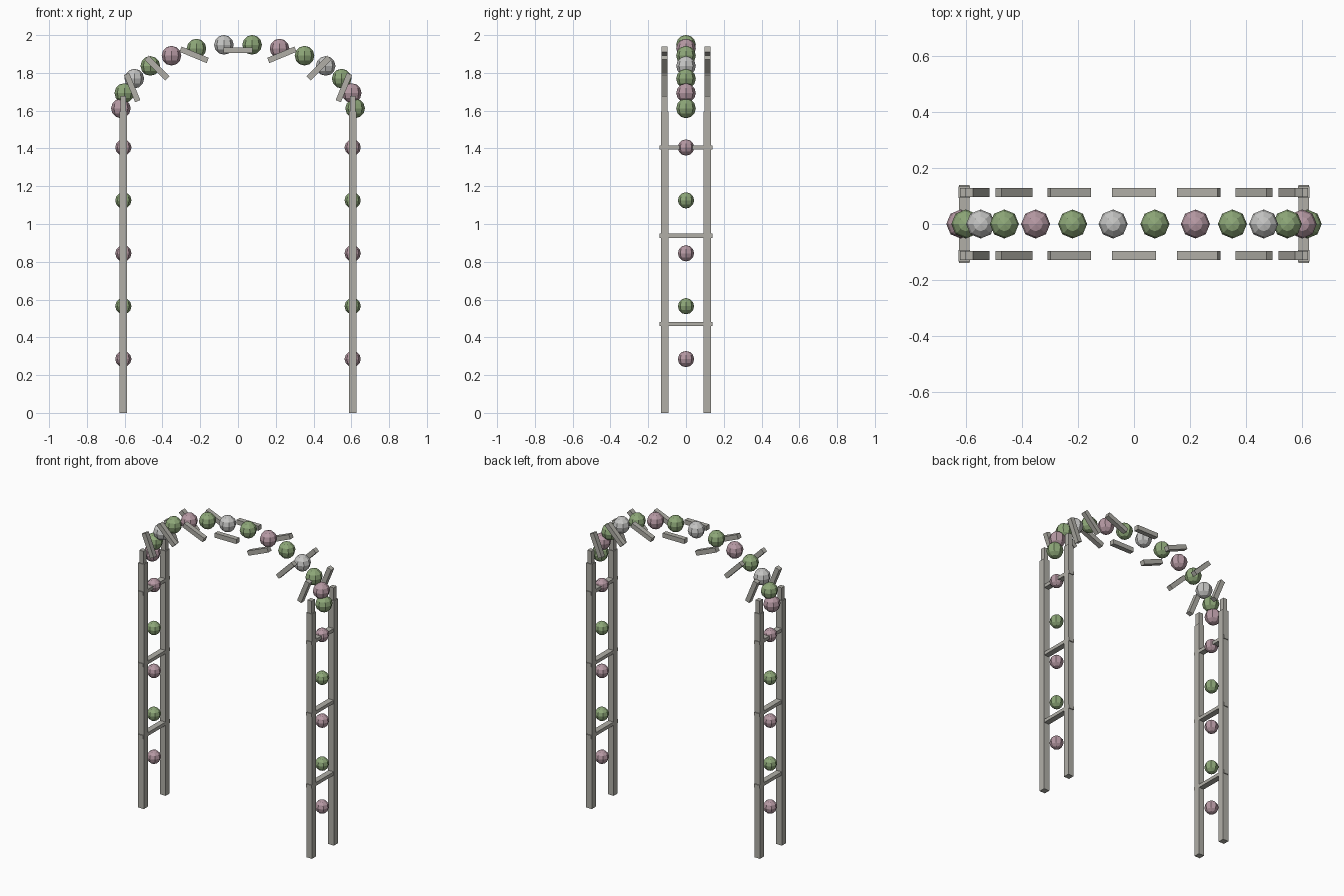
import bpy, bmesh, math
from mathutils import Matrix

if "Cube" in bpy.data.objects:
    bpy.data.objects.remove(bpy.data.objects["Cube"])


def material(name, rgb):
    m = bpy.data.materials.new(name)
    m.diffuse_color = (*rgb, 1)
    m.use_nodes = True
    m.node_tree.nodes["Principled BSDF"].inputs["Base Color"].default_value = m.diffuse_color
    return m


WOOD = material("weathered grey wood", (0.44, 0.43, 0.39))
GREEN = material("leaf green", (0.27, 0.39, 0.19))
PINK = material("dusty pink", (0.47, 0.32, 0.37))
WHITE = material("pale grey blossom", (0.56, 0.56, 0.55))


def finish(bm, name, mat, loc, tilt=0.0):
    mesh = bpy.data.meshes.new(name)
    bm.to_mesh(mesh)
    bm.free()
    mesh.materials.append(mat)
    ob = bpy.data.objects.new(name, mesh)
    ob.location = loc
    ob.rotation_euler = (0, tilt, 0)
    bpy.context.collection.objects.link(ob)


def box(name, size, loc, tilt=0.0):
    bm = bmesh.new()
    bmesh.ops.create_cube(bm, size=1, matrix=Matrix.Diagonal((*size, 1)))
    finish(bm, name, WOOD, loc, tilt)


def ball(name, r, loc, mat):
    bm = bmesh.new()
    bmesh.ops.create_uvsphere(bm, u_segments=8, v_segments=6, radius=r)
    finish(bm, name, mat, loc)


POST_X, POST_Y, POST_H = 0.607, 0.113, 1.596

for sx, side in ((-1, "left"), (1, "right")):
    x = sx * POST_X
    # upright posts
    for sy, face in ((-1, "front"), (1, "back")):
        box(f"{side}_{face}_post", (0.041, 0.041, POST_H), (x, sy * POST_Y, POST_H / 2))
    # ladder rungs
    for i in range(3):
        box(f"{side}_rung_{i}", (0.038, 0.278, 0.022), (x, 0, 0.47 + 0.4675 * i))
    # flowers and leaves climbing between the posts
    for i in range(5):
        ball(f"{side}_climbing_bloom_{i}", 0.043, (x, 0, 0.285 + 0.28 * i),
             GREEN if i % 2 else PINK)

# arch slats, two rows along a half ellipse
for sy, face in ((-1, "front"), (1, "back")):
    for i in range(9):
        t = math.pi * i / 8
        box(f"{face}_arch_slat_{i}", (0.156, 0.032, 0.03),
            (POST_X * math.cos(t), sy * POST_Y, 1.6 + 0.32 * math.sin(t)),
            t - math.pi / 2)

# garland over the arch, colours repeating every four
for i in range(14):
    t = math.pi * i / 13
    ball(f"garland_bloom_{i}", 0.052,
         (0.62 * math.cos(t), 0, 1.612 + 0.339 * math.sin(t)),
         (GREEN, PINK, GREEN, WHITE)[i % 4])
